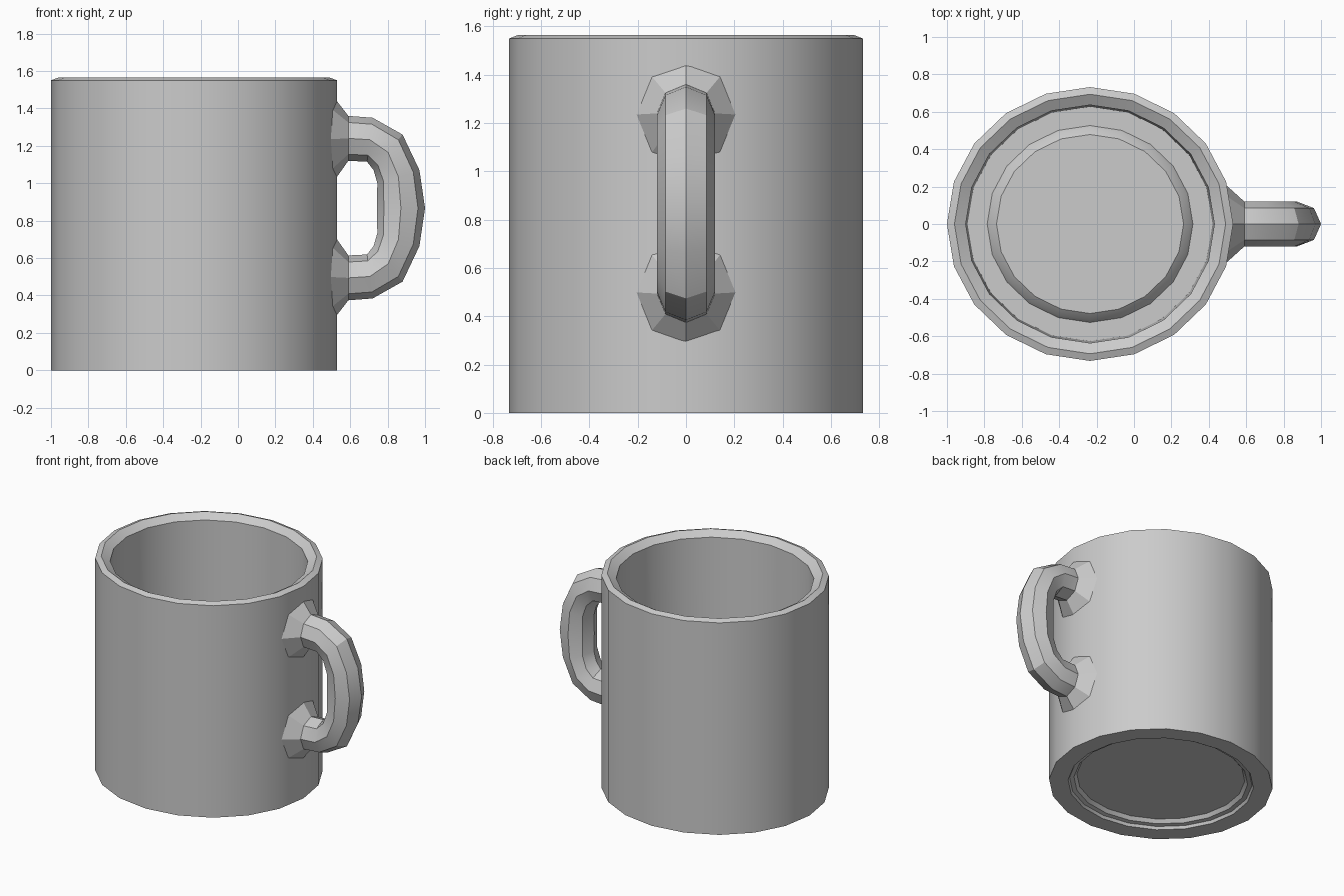
import bpy, bmesh
from math import sin, cos, pi, radians

if "Cube" in bpy.data.objects:
    bpy.data.objects.remove(bpy.data.objects["Cube"])


def loft(name, rings, cap_ends):
    """Skin a list of equal-length closed rings into one object."""
    bm = bmesh.new()
    loops = [[bm.verts.new(p) for p in ring] for ring in rings]
    n = len(loops[0])
    for a, b in zip(loops, loops[1:]):
        for i in range(n):
            j = (i + 1) % n
            bm.faces.new((a[i], a[j], b[j], b[i]))
    if cap_ends:
        bm.faces.new(loops[0])
        bm.faces.new(loops[-1])
    bmesh.ops.recalc_face_normals(bm, faces=bm.faces)
    mesh = bpy.data.meshes.new(name)
    bm.to_mesh(mesh)
    bm.free()
    obj = bpy.data.objects.new(name, mesh)
    bpy.context.collection.objects.link(obj)
    bpy.ops.object.select_all(action='DESELECT')
    obj.select_set(True)
    bpy.context.view_layer.objects.active = obj
    bpy.ops.object.shade_smooth_by_angle(angle=radians(30))
    return obj


# Mug body: profile (radius, z) from recessed base, up the wall, over the rim, to raised floor
CENTRE_X, Y_SCALE, SIDES = -0.235, 0.957, 20
profile = [(0.575, 0.05), (0.595, 0.025), (0.625, 0.02), (0.635, 0.0), (0.765, 0.0),
           (0.765, 1.55), (0.725, 1.565), (0.665, 1.53),
           (0.655, 0.10), (0.55, 0.10), (0.535, 0.12), (0.50, 0.15)]


def body_ring(r, z):
    angles = [2 * pi * i / SIDES for i in range(SIDES)]
    return [(CENTRE_X + r * cos(a), Y_SCALE * r * sin(a), z) for a in angles]


loft("mug_body", [body_ring(r, z) for r, z in profile], True)

# Handle: octagonal sections given by outer point, inner point (x, z) and half width
MID_Z = 0.867
upper = [((0.505, 1.47), (0.505, 1.00), 0.21),
         ((0.59, 1.36), (0.59, 1.12), 0.12),
         ((0.72, 1.35), (0.69, 1.115), 0.12),
         ((0.88, 1.26), (0.725, 1.07), 0.12),
         ((0.97, 1.07), (0.745, 1.00), 0.12)]
middle = [((1.0, MID_Z), (0.742, MID_Z), 0.12)]


def flip(p):
    return (p[0], 2 * MID_Z - p[1])


lower = [(flip(o), flip(i), w) for o, i, w in reversed(upper)]


def handle_ring(outer, inner, half_width):
    ring = []
    for k in range(8):
        a = k * pi / 4
        t = (1 - cos(a)) / 2
        y = half_width * sin(a)
        x = outer[0] + (inner[0] - outer[0]) * t
        if x < 0.55:
            x -= 0.07 * abs(y)   # flared foot follows the curved wall
        ring.append((x, y, outer[1] + (inner[1] - outer[1]) * t))
    return ring


loft("handle", [handle_ring(*s) for s in upper + middle + lower], False)
